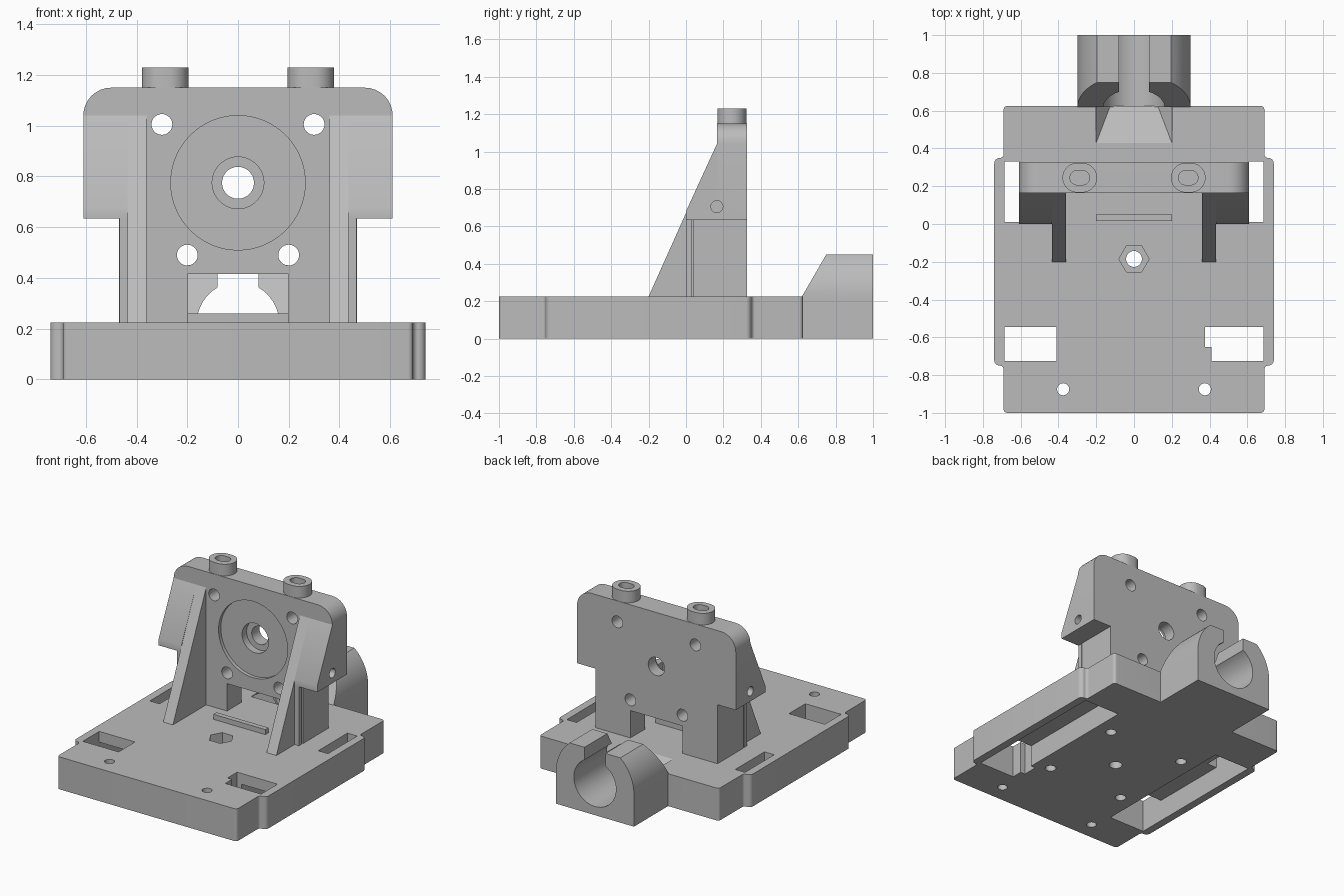
import bpy, bmesh, math
from mathutils import Vector

cube = bpy.data.objects.get("Cube")
if cube:
    bpy.data.objects.remove(cube, do_unlink=True)

grey = bpy.data.materials.new("plain_grey")
grey.use_nodes = True
grey.diffuse_color = (0.5, 0.5, 0.5, 1)
grey.node_tree.nodes["Principled BSDF"].inputs["Base Color"].default_value = (0.5, 0.5, 0.5, 1)


def finish(bm, name):
    bmesh.ops.recalc_face_normals(bm, faces=bm.faces)
    mesh = bpy.data.meshes.new(name)
    bm.to_mesh(mesh)
    bm.free()
    mesh.materials.append(grey)
    obj = bpy.data.objects.new(name, mesh)
    bpy.context.collection.objects.link(obj)
    return obj


def prism(name, axis, profile, a, b):
    """Extrude a 2D profile along an axis from a to b."""
    place = {"x": lambda u, v, w: (w, u, v),
             "y": lambda u, v, w: (u, w, v),
             "z": lambda u, v, w: (u, v, w)}[axis]
    bm = bmesh.new()
    face = bm.faces.new([bm.verts.new(place(u, v, a)) for u, v in profile])
    out = bmesh.ops.extrude_face_region(bm, geom=[face])
    shift = Vector(place(0, 0, b - a))
    bmesh.ops.translate(bm, vec=shift,
                        verts=[g for g in out["geom"] if isinstance(g, bmesh.types.BMVert)])
    return finish(bm, name)


def box(name, x0, x1, y0, y1, z0, z1):
    return prism(name, "z", [(x0, y0), (x1, y0), (x1, y1), (x0, y1)], z0, z1)


def side_box(name, s, x0, x1, *rest):
    return box(name, min(s * x0, s * x1), max(s * x0, s * x1), *rest)


def circle(u, v, r, n=32):
    return [(u + r * math.cos(math.tau * i / n), v + r * math.sin(math.tau * i / n))
            for i in range(n)]


def stadium(u, v, half, r, n=32):
    return [(p + math.copysign(half - r, p - u), q) for p, q in
            [(u + r * math.cos(math.tau * (i + .5) / n), v + r * math.sin(math.tau * (i + .5) / n))
             for i in range(n)]]


def rounded(corners, n=8):
    """Round the square corners of a profile given as (u, v, radius)."""
    pts = []
    for i, (u, v, r) in enumerate(corners):
        p = Vector((u, v))
        if not r:
            pts.append(p)
            continue
        a = (Vector(corners[i - 1][:2]) - p).normalized()
        b = (Vector(corners[(i + 1) % len(corners)][:2]) - p).normalized()
        for k in range(n + 1):
            t = math.pi / 2 * k / n
            pts.append(p + r * (a + b) - r * (b * math.cos(t) + a * math.sin(t)))
    return pts


def mirrored(half):
    return half + [(-c[0],) + tuple(c[1:]) for c in reversed(half)]


def cut(objs, cutters):
    for obj in objs:
        for c in cutters:
            mod = obj.modifiers.new("cut", "BOOLEAN")
            mod.operation, mod.solver, mod.object = "DIFFERENCE", "EXACT", c
            bpy.context.view_layer.update()
            mesh = bpy.data.meshes.new_from_object(
                obj.evaluated_get(bpy.context.evaluated_depsgraph_get()))
            obj.modifiers.clear()
            obj.data = mesh
    for c in cutters:
        bpy.data.objects.remove(c, do_unlink=True)


parts = []
TOP = 0.225

# Base plate with shoulders, windows, underside channels and screw holes
base = prism("base_plate", "z", rounded(mirrored([
    (.69, -1, .02), (.69, -.75, .02), (.74, -.75, .03),
    (.74, .35, .03), (.69, .35, .02), (.69, .625, .02)])), 0, TOP)
cutters = []
for s in (1, -1):
    cutters += [
        side_box("channel", s, .41, .685, -.725, .33, -.1, .15),
        side_box("front_window", s, .41, .685, -.725, -.545, -.1, .4),
        side_box("rear_window", s, .61, .685, .01, .33, -.1, .4),
        prism("front_hole", "z", circle(s * .375, -.875, .032), -.1, .4)]
    for y in (-.487, .12):
        cutters.append(prism("blind_hole", "z", circle(s * .295, y, .035), -.1, .12))
cutters += [
    box("window_step", .375, .45, -.65, -.545, -.1, .4),
    prism("hex_pocket", "z", circle(0, -.185, .08, 6), .13, .4),
    prism("centre_hole", "z", circle(0, -.185, .042), -.1, .4)]
# Sloping relief that leads into the rear bore
bm = bmesh.new()
for x, y, z in ((.2, .43, TOP), (.12, .64, .09), (.2, .64, .2), (.2, .64, .3), (.2, .43, .3)):
    bm.verts.new((x, y, z))
    bm.verts.new((-x, y, z))
bmesh.ops.convex_hull(bm, input=bm.verts)
cutters.append(finish(bm, "relief"))
cut([base], cutters)
parts.append(base)

# Raised locating strip
parts.append(box("locating_strip", -.2, .2, .015, .05, TOP - .02, .26))

# Upright plate with two feet and a central opening
upright = prism("upright_plate", "y", rounded(mirrored([
    (.2, .415, 0), (.2, .21, 0), (.47, .21, 0), (.47, .635, 0),
    (.61, .635, 0), (.61, 1.15, .11)])), .165, .325)
wings = []
for s in (1, -1):
    side = "left" if s > 0 else "right"
    # Sloping wing and long triangular rib
    wings.append(prism(side + "_wing", "x", [(0, .635), (0, .68), (.165, 1.04), (.165, .635)],
                       s * .435, s * .61))
    parts.append(prism(side + "_rib", "x", [(-.2, TOP), (.165, 1.04), (.165, TOP)],
                       s * .36, s * .435))
    parts.append(side_box(side + "_leg", s, .43, .47, .04, .165, TOP - .01, .635))
    parts.append(side_box(side + "_post", s, .43, .468, 0, .03, TOP - .01, .64))
    # Oval boss on the top edge
    boss = prism(side + "_boss", "z", stadium(s * .287, .245, .092, .078), 1.14, 1.23)
    bore = prism("boss_bore", "z", stadium(s * .287, .245, .052, .038), 1.05, 1.3)
    cut([boss, upright], [bore])
    parts.append(boss)

cutters = [prism("dial_recess", "y", circle(0, .775, .265, 64), .1, .19),
           prism("counterbore", "y", circle(0, .775, .102, 48), .1, .24),
           prism("shaft_hole", "y", circle(0, .775, .063), .1, .4)]
for s in (1, -1):
    for x, z in ((.3, 1.005), (.2, .49)):
        cutters.append(prism("mount_hole", "y", circle(s * x, z, .041), .1, .4))
cut([upright], cutters)
cut([upright] + wings, [prism("side_hole", "x", circle(.165, .705, .032), s * .5, s * .7)
                        for s in (1, -1)])
parts += [upright] + wings

# Rear clamp block: flat-topped arch with a bore, a slot and a chamfered front
AXIS_Z = .222
arc = [(.3 * math.cos(t), AXIS_Z + .3 * math.sin(t))
       for t in [math.asin(.228 / .3) * i / 12 for i in range(13)]]
clamp = prism("rear_clamp", "y", mirrored([(.3, 0)] + arc), .62, 1)
cut([clamp], [
    prism("chamfer", "x", [(.62, .225), (.8367, .6), (.5, .6), (.5, .225)], -.4, .4),
    prism("clamp_bore", "y", circle(0, AXIS_Z, .162, 48), .5, 1.1),
    box("clamp_slot", -.08, .08, .5, 1.1, .25, .6)])
parts.append(clamp)

# Smooth curved walls while keeping edges crisp
bpy.ops.object.select_all(action="DESELECT")
for obj in parts:
    obj.select_set(True)
bpy.context.view_layer.objects.active = base
bpy.ops.object.shade_smooth_by_angle(angle=math.radians(30))
